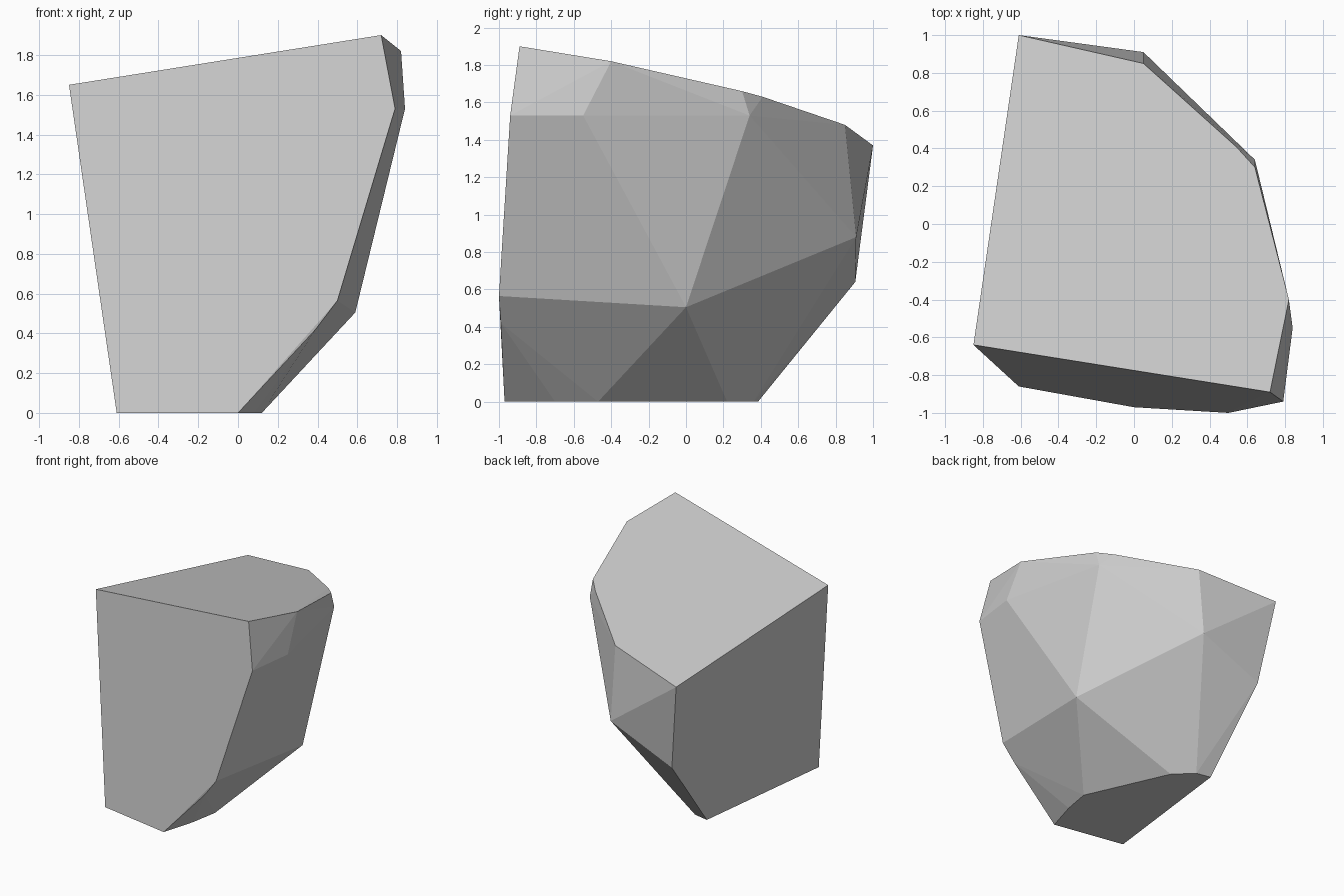
import bpy
import bmesh
import math

# Remove the default cube
default_cube = bpy.data.objects.get("Cube")
if default_cube:
    bpy.data.objects.remove(default_cube, do_unlink=True)

# Plain grey stone
stone = bpy.data.materials.new("grey_stone")
stone.use_nodes = True
grey = (0.6, 0.6, 0.6, 1)
stone.diffuse_color = grey
stone.node_tree.nodes["Principled BSDF"].inputs["Base Color"].default_value = grey

# Corners of the sloping top cut, going round from the sharp front corner
top_cut = [(-.85, -.64, 1.65), (.72, -.89, 1.9), (.82, -.4, 1.82),
           (.64, .3, 1.66), (.54, .41, 1.63), (.05, .85, 1.48), (-.61, 1, 1.37)]

# Corners of the faceted body between the top and the base
body = [(.79, -.94, 1.53), (.84, -.55, 1.53), (.64, .34, 1.53),
        (.05, .91, .88), (-.505, .905, .64), (.59, 0, .505),
        (.5, -1, .565), (.39, -.99, .42)]

# Corners of the flat base, as plan positions on the ground
base_plan = [(-.61, -.86), (0, -.97), (.08, -.7), (.12, -.47),
             (-.19, .22), (-.335, .36), (-.46, .385)]
base = [(x, y, 0) for x, y in base_plan]


def faceted_rock(name, corners, material):
    """Wrap flat facets around the corners and merge the coplanar ones."""
    bm = bmesh.new()
    for corner in corners:
        bm.verts.new(corner)
    hull = bmesh.ops.convex_hull(bm, input=bm.verts[:])
    loose = {g for g in hull["geom_interior"] + hull["geom_unused"]
             if isinstance(g, bmesh.types.BMVert)}
    bmesh.ops.delete(bm, geom=list(loose), context="VERTS")
    bmesh.ops.dissolve_limit(bm, angle_limit=math.radians(1.5),
                             verts=bm.verts[:], edges=bm.edges[:])
    bmesh.ops.recalc_face_normals(bm, faces=bm.faces[:])
    mesh = bpy.data.meshes.new(name)
    bm.to_mesh(mesh)
    bm.free()
    mesh.materials.append(material)
    rock = bpy.data.objects.new(name, mesh)
    bpy.context.collection.objects.link(rock)
    return rock


faceted_rock("rock", top_cut + body + base, stone)
